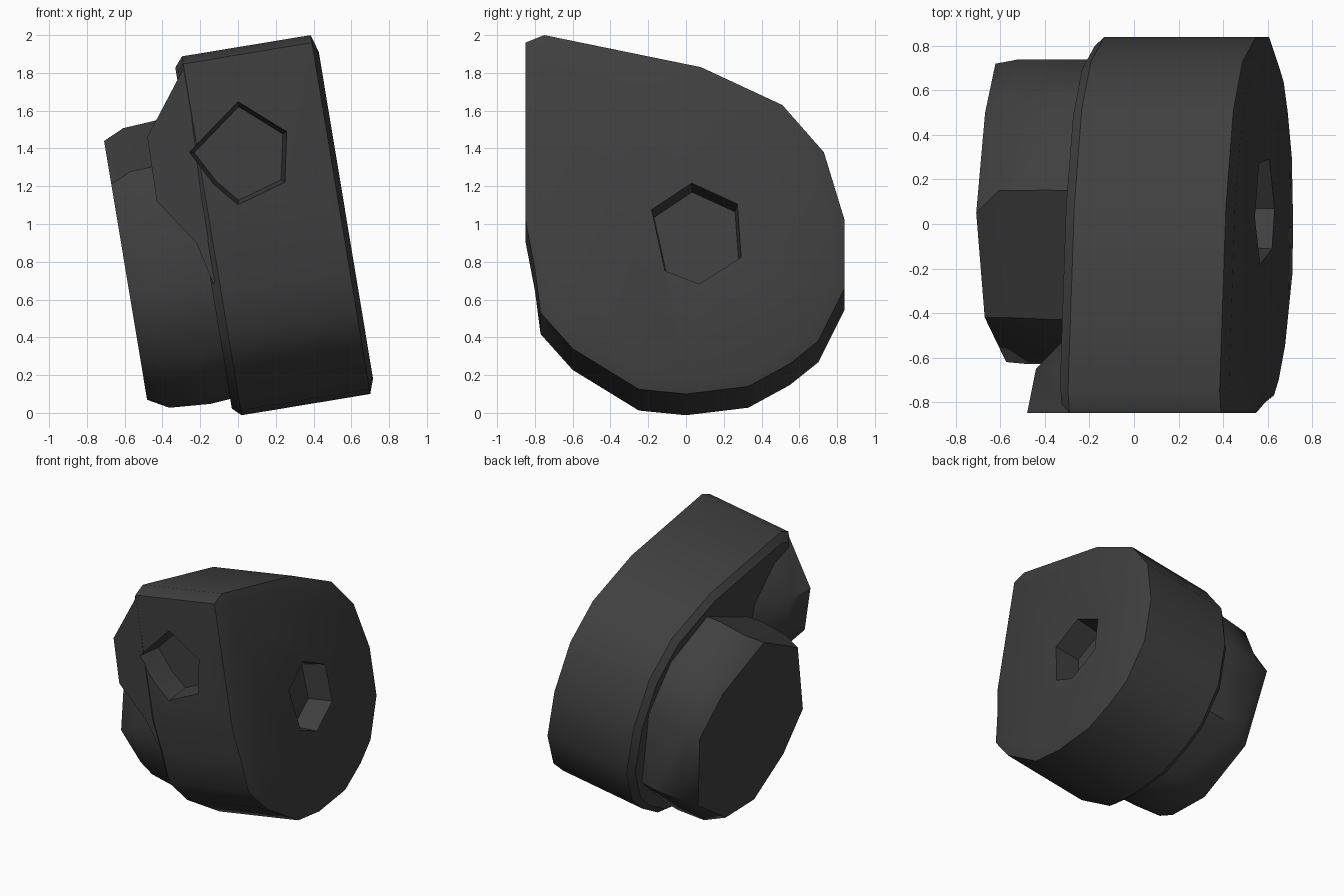
import bpy, bmesh

if "Cube" in bpy.data.objects:
    bpy.data.objects.remove(bpy.data.objects["Cube"])


def loft(name, rings):
    """Skin a list of equal-length point rings and cap both ends."""
    bm = bmesh.new()
    loops = [[bm.verts.new(p) for p in ring] for ring in rings]
    n = len(loops[0])
    for a, b in zip(loops, loops[1:]):
        for i in range(n):
            j = (i + 1) % n
            bm.faces.new((a[i], a[j], b[j], b[i]))
    bm.faces.new(loops[0])
    bm.faces.new(loops[-1])
    bmesh.ops.recalc_face_normals(bm, faces=bm.faces)
    mesh = bpy.data.meshes.new(name)
    bm.to_mesh(mesh)
    bm.free()
    ob = bpy.data.objects.new(name, mesh)
    bpy.context.collection.objects.link(ob)
    return ob


def tilted(profile, depth, scale=1.0, centre=(0, 0.95), ylim=(-2, 2)):
    """Place a (y, z) profile on the leaning right face, pushed back along its axis."""
    ring = []
    for y, z in profile:
        y = centre[0] + (y - centre[0]) * scale
        z = centre[1] + (z - centre[1]) * scale
        y = min(max(y, ylim[0]), ylim[1])
        ring.append((0.70 - (z - 0.1) * 0.166 - depth * 0.987, y, z - depth * 0.163))
    return ring


def boolean(ob, tool, op):
    mod = ob.modifiers.new(op, 'BOOLEAN')
    mod.operation = op
    mod.solver = 'EXACT'
    mod.object = tool
    bpy.context.view_layer.objects.active = ob
    bpy.ops.object.modifier_apply(modifier=mod.name)
    bpy.data.objects.remove(tool)


def finish(ob, angle):
    ob.data.materials.clear()
    ob.data.materials.append(dark)
    bpy.ops.object.select_all(action='DESELECT')
    ob.select_set(True)
    bpy.context.view_layer.objects.active = ob
    bpy.ops.object.shade_smooth_by_angle(angle=angle)


dark = bpy.data.materials.new("dark_grey")
dark.diffuse_color = (0.05, 0.05, 0.05, 1)
dark.use_nodes = True
dark.node_tree.nodes["Principled BSDF"].inputs["Base Color"].default_value = dark.diffuse_color

# Teardrop housing with a slightly bulged right face
drop = [(-0.85, 1.96), (-0.75, 2.0), (0.08, 1.83), (0.51, 1.63), (0.73, 1.38),
        (0.84, 1.02), (0.84, 0.66), (0.70, 0.38), (0.55, 0.26), (0.33, 0.14),
        (0, 0.10), (-0.25, 0.125), (-0.60, 0.34), (-0.77, 0.53), (-0.80, 0.76), (-0.85, 1.02)]
body = loft("housing", [tilted(drop, -0.028, 0.91), tilted(drop, 0),
                        tilted(drop, 0.69), tilted(drop, 0.735, 0.95)])

# Front tab reaching back towards the drum
tab_edge = [(-0.28, 1.84), (-0.48, 1.46), (-0.43, 1.12), (-0.22, 0.90), (-0.13, 0.68)]
tab_inner = [(-0.02, 0.98), (-0.02, 1.7)]
front_y = [-0.848, -0.848, -0.848, -0.835, -0.785, -0.82, -0.848]
front = [(x, y, z) for (x, z), y in zip(tab_edge + tab_inner, front_y)]
mid = [(x + 0.04, -0.65, z - 0.03 * (z > 1.3)) for x, z in tab_edge + tab_inner]
back_edge = [(-0.20, 1.70), (-0.20, 1.42), (-0.16, 1.15), (-0.12, 0.94), (-0.06, 0.75)]
back = [(x, -0.40, z) for x, z in back_edge + tab_inner]
boolean(body, loft("tab", [front, mid, back]), 'UNION')

# Six-sided pockets in the front and right faces
hex_front = [(0, 1.65), (0.26, 1.49), (0.25, 1.22), (0, 1.10), (-0.13, 1.21), (-0.26, 1.38)]
hex_right = [(0.03, 1.21), (0.27, 1.10), (0.29, 0.82), (0.07, 0.68), (-0.11, 0.75), (-0.18, 1.07)]


def front_ring(y, s):
    return [(0.03 + (x - 0.03) * s, y, 1.36 + (z - 1.36) * s) for x, z in hex_front]


boolean(body, loft("cut_front", [front_ring(-1.0, 1.06), front_ring(-0.65, 0.9)]), 'DIFFERENCE')
boolean(body, loft("cut_right", [tilted(hex_right, -0.1, 1.03, (0.06, 0.94)),
                                 tilted(hex_right, 0.17, 0.95, (0.06, 0.94))]), 'DIFFERENCE')
finish(body, 0.6)

# Faceted drum on the left side
face = [(0.05, 1.63), (0.5, 1.39), (0.72, 1.11), (0.6, 0.52), (0.2, 0.26),
        (-0.15, 0.27), (-0.45, 0.52), (-0.62, 0.82), (-0.42, 1.40)]
# rounder outline behind the end cap
rim = [(0.15, 1.68), (0.54, 1.47), (0.74, 1.12), (0.68, 0.55), (0.3, 0.23),
       (-0.15, 0.20), (-0.48, 0.45), (-0.63, 0.85), (-0.42, 1.45)]
c, lim = (0.05, 0.95), (-0.63, 0.74)
drum = loft("drum", [tilted(face, 1.17, 1.0, c, lim), tilted(rim, 1.06, 1.0, c, lim),
                     tilted(rim, 0.84, 1.02, c, lim), tilted(rim, 0.66, 1.0, c, lim)])
finish(drum, 0.75)
